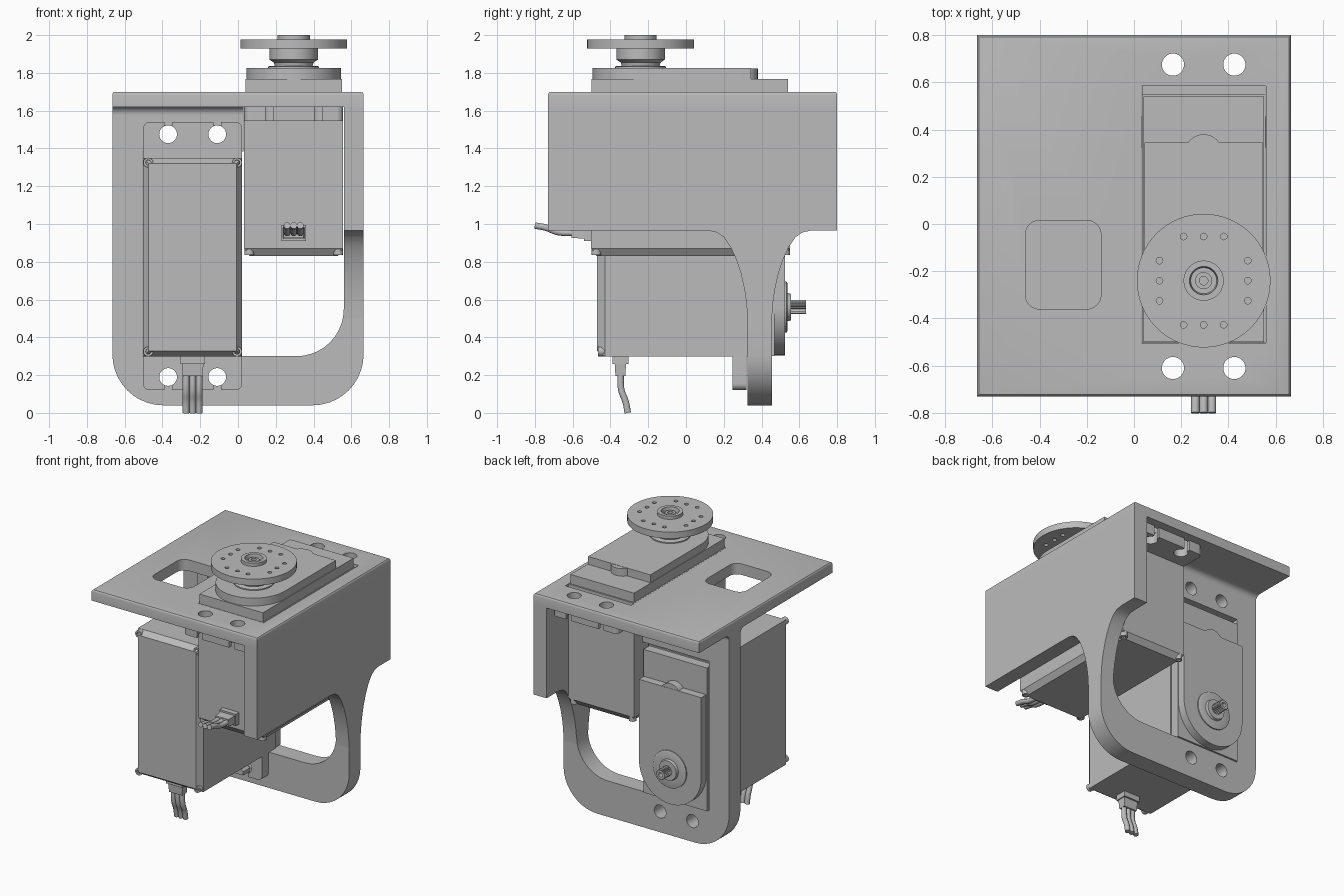
import bpy, bmesh, math
from mathutils import Matrix, Vector

if "Cube" in bpy.data.objects:
    bpy.data.objects.remove(bpy.data.objects["Cube"])

grey = bpy.data.materials.new("plain_grey")
grey.use_nodes = True
grey.diffuse_color = (0.5, 0.5, 0.5, 1)
grey.node_tree.nodes["Principled BSDF"].inputs["Base Color"].default_value = (0.5, 0.5, 0.5, 1)


def finish(name, bm, matrix):
    """Turn a bmesh into a shaded object."""
    bmesh.ops.recalc_face_normals(bm, faces=bm.faces)
    mesh = bpy.data.meshes.new(name)
    bm.to_mesh(mesh)
    bm.free()
    mesh.transform(matrix)
    mesh.materials.append(grey)
    obj = bpy.data.objects.new(name, mesh)
    bpy.context.collection.objects.link(obj)
    return obj


def smooth(obj):
    bpy.ops.object.select_all(action='DESELECT')
    obj.select_set(True)
    bpy.context.view_layer.objects.active = obj
    bpy.ops.object.shade_smooth_by_angle(angle=math.radians(30))


def rounded(corners, steps=10):
    """Outline from (u, v[, radius]) right-angle corners."""
    out = []
    n = len(corners)
    for i, c in enumerate(corners):
        p = Vector(c[:2])
        if len(c) < 3:
            out.append(p)
            continue
        a = (Vector(corners[i - 1][:2]) - p).normalized()
        b = (Vector(corners[(i + 1) % n][:2]) - p).normalized()
        r = c[2]
        for k in range(steps + 1):
            t = math.pi / 2 * k / steps
            out.append(p + (a + b) * r - b * r * math.cos(t) - a * r * math.sin(t))
    return out


def rect(u0, u1, v0, v1, r=0):
    pts = [(u0, v0), (u1, v0), (u1, v1), (u0, v1)]
    return rounded([p + (r,) for p in pts]) if r else pts


def circle(u, v, r, n=32):
    return [(u + r * math.cos(2 * math.pi * k / n), v + r * math.sin(2 * math.pi * k / n)) for k in range(n)]


def prism(name, outline, lo, hi, axis='Z', matrix=Matrix(), top_bevel=0, taper=None):
    """Extrude an outline along an axis, optionally scaling the low end."""
    place = {'Z': lambda u, v, w: (u, v, w), 'Y': lambda u, v, w: (u, w, v), 'X': lambda u, v, w: (w, u, v)}[axis]
    bm = bmesh.new()
    ends = []
    for w in (lo, hi):
        pts = [taper(u, v) if taper and w == lo else (u, v) for u, v in outline]
        ends.append([bm.verts.new(place(u, v, w)) for u, v in pts])
        bm.faces.new(ends[-1])
    n = len(outline)
    for i in range(n):
        j = (i + 1) % n
        bm.faces.new((ends[0][i], ends[0][j], ends[1][j], ends[1][i]))
    if top_bevel:
        edges = [e for e in bm.edges if all(v in ends[1] for v in e.verts)]
        bmesh.ops.bevel(bm, geom=edges, offset=top_bevel, segments=3, affect='EDGES', profile=0.5)
    obj = finish(name, bm, matrix)
    smooth(obj)
    return obj


def lathe(name, profile, matrix, n=64):
    """Spin a (radius, height) profile around local z."""
    bm = bmesh.new()
    verts = [bm.verts.new((r, 0, z)) for r, z in profile]
    edges = [bm.edges.new(pair) for pair in zip(verts, verts[1:])]
    bmesh.ops.spin(bm, geom=verts + edges, cent=(0, 0, 0), axis=(0, 0, 1), angle=2 * math.pi, steps=n)
    bmesh.ops.remove_doubles(bm, verts=bm.verts, dist=1e-5)
    obj = finish(name, bm, matrix)
    smooth(obj)
    return obj


def cut(obj, cutters):
    bpy.context.view_layer.objects.active = obj
    for c in cutters:
        mod = obj.modifiers.new("cut", 'BOOLEAN')
        mod.operation, mod.solver, mod.object = 'DIFFERENCE', 'EXACT', c
        bpy.ops.object.modifier_apply(modifier=mod.name)
        bpy.data.objects.remove(c)
    smooth(obj)


HOLES = [(x, y) for x in (-0.13, 0.13) for y in (-0.37, 0.915)]
servo_a = Matrix.Translation((0.295, -0.24, 1.62))
servo_b = Matrix(((-1, 0, 0, -0.24), (0, 0, 1, 0.32), (0, 1, 0, 0.56), (0, 0, 0, 1)))


def screw_cutters(matrix, lo, hi):
    return [prism("cutter", circle(x, y, 0.047), lo, hi, matrix=matrix) for x, y in HOLES]


# Bracket: top plate with servo opening, cable window and screw holes
plate = prism("top_plate", rect(-0.665, 0.665, -0.73, 0.8), 1.62, 1.7, top_bevel=0.015)
cut(plate, [prism("cutter", rect(0.032, 0.56, -0.505, 0.585), 1.5, 1.8),
            prism("cutter", rect(-0.46, -0.14, -0.36, 0.015, 0.06), 1.5, 1.8)]
    + screw_cutters(servo_a, -0.1, 0.2))

# Bracket: side wall sweeping down into the rear leg
prism("side_wall", [(-0.73, 1.62), (-0.73, 0.965), (0.12, 0.965), (0.165, 0.955), (0.2, 0.93), (0.235, 0.88),
                    (0.265, 0.815), (0.29, 0.74), (0.31, 0.65), (0.32, 0.58), (0.325, 0.5),
                    (0.455, 0.5), (0.46, 0.58), (0.47, 0.65), (0.49, 0.74), (0.515, 0.815), (0.545, 0.88),
                    (0.58, 0.93), (0.615, 0.955), (0.66, 0.965), (0.8, 0.965), (0.8, 1.62)],
      0.56, 0.665, 'X')

# Bracket: rear frame with rounded lower corners
frame = prism("rear_frame", rounded([(-0.665, 1.62), (-0.665, 0.04, 0.27), (0.665, 0.04, 0.27), (0.665, 0.5),
                                     (0.56, 0.55), (0.56, 0.3, 0.25), (-0.505, 0.3), (-0.505, 1.385),
                                     (0.03, 1.385), (0.03, 1.62)]), 0.325, 0.455, 'Y')
cut(frame, screw_cutters(servo_b, -0.1, 0.3))

# Fillets where the frame meets the plate
for label, y, side in (("front", 0.325, -1), ("rear", 0.455, 1)):
    arc = [(y + side * 0.04 * (1 - math.sin(t)), 1.62 - 0.04 * (1 - math.cos(t)))
           for t in [math.pi / 2 * k / 6 for k in range(7)]]
    prism(label + "_fillet", [(y, 1.62)] + arc, -0.665, 0.03, 'X')


def servo(tag, m):
    def part(name, outline, lo, hi, **kw):
        return prism(tag + name, outline, lo, hi, matrix=m, **kw)

    part("_body", rect(-0.262, 0.262, -0.262, 0.79), -0.75, 0.08)
    # Bottom cap with corner screw posts
    part("_bottom_cap", rect(-0.262, 0.262, -0.262, 0.79), -0.79, -0.75,
         taper=lambda u, v: (u * 0.89, 0.264 + (v - 0.264) * 0.945))
    for x in (-0.235, 0.235):
        for y in (-0.235, 0.765):
            post = part("_corner_post", circle(x, y, 0.026, 16), -0.785, -0.74)
            cut(post, [prism("cutter", circle(x, y, 0.014, 16), -0.8, -0.77, matrix=m)])
    # Mounting ears with open screw slots
    for label, y0, y1, end in (("_near_ear", -0.44, -0.2, -1), ("_far_ear", 0.74, 0.98, 1)):
        ear = part(label, rect(-0.262, 0.262, y0, y1, 0.035), -0.075, -0.001)
        tip = -0.37 if end < 0 else 0.915
        slots = [rect(x - 0.02, x + 0.02, min(tip, tip + end * 0.2), max(tip, tip + end * 0.2)) for x in (-0.13, 0.13)]
        cut(ear, [prism("cutter", s, -0.2, 0.1, matrix=m) for s in slots]
            + [prism("cutter", circle(x, tip, 0.047), -0.2, 0.1, matrix=m) for x in (-0.13, 0.13)])
    # Stepped gear cover with round output end
    part("_cover_base", rect(-0.255, 0.255, -0.26, 0.78), 0.08, 0.148)
    end = [(0.25 * math.cos(t), 0.255 * math.sin(t)) for t in [-math.pi * k / 32 for k in range(33)]]
    part("_gear_cover", end + [(-0.25, 0.585), (0.25, 0.585)], 0.148, 0.205)
    part("_cover_screw_boss", circle(0, 0.54, 0.08), 0.148, 0.203)
    lathe(tag + "_bearing_ring", [(0, 0.2), (0.135, 0.2), (0.135, 0.213), (0.125, 0.217), (0.075, 0.217),
                                  (0.07, 0.235), (0, 0.235)], m)
    teeth = [((0.037 if k % 2 else 0.031) * math.cos(math.pi * k / 20),
              (0.037 if k % 2 else 0.031) * math.sin(math.pi * k / 20)) for k in range(40)]
    shaft = part("_spline_shaft", teeth, 0.2, 0.315)
    cut(shaft, [prism("cutter", circle(0, 0, 0.016, 16), 0.26, 0.4, matrix=m)])
    # Cable strain relief and three wires
    prism(tag + "_cable_collar", rect(-0.065, 0.065, -0.71, -0.625), -0.3, -0.25, 'Y', m)
    prism(tag + "_cable_relief", rect(-0.06, 0.06, -0.7, -0.635), -0.365, -0.26, 'Y', m,
          taper=lambda u, v: (u * 0.88, -0.667 + (v + 0.667) * 0.8))
    for x in (-0.035, 0, 0.035):
        curve = bpy.data.curves.new(tag + "_wire", 'CURVE')
        curve.dimensions = '3D'
        curve.bevel_depth, curve.bevel_resolution, curve.use_fill_caps = 0.018, 3, True
        s = curve.splines.new('BEZIER')
        path = [(x, -0.34, -0.667), (x, -0.44, -0.662), (x, -0.5, -0.64), (x, -0.56, -0.628)]
        s.bezier_points.add(len(path) - 1)
        for bp, co in zip(s.bezier_points, path):
            bp.co = co
            bp.handle_left_type = bp.handle_right_type = 'AUTO'
        curve.materials.append(grey)
        wire = bpy.data.objects.new(tag + "_wire", curve)
        wire.matrix_world = m
        bpy.context.collection.objects.link(wire)


servo("upper_servo", servo_a)
servo("lower_servo", servo_b)

# Round output horn on the upper servo
horn = lathe("round_horn", [(0, 0.215), (0.1, 0.215), (0.105, 0.235), (0.128, 0.25), (0.128, 0.31), (0.283, 0.31),
                            (0.283, 0.357), (0.085, 0.357), (0.085, 0.38), (0.06, 0.38), (0.055, 0.35),
                            (0.036, 0.35), (0.036, 0.368), (0.018, 0.368), (0.018, 0.345), (0, 0.345)], servo_a)
spots = [(o, s * 0.187) for o in (-0.085, 0, 0.085) for s in (-1, 1)]
spots += [(v, u) for u, v in spots]
cut(horn, [prism("cutter", circle(u, v, 0.014, 16), 0.28, 0.4, matrix=servo_a) for u, v in spots])
